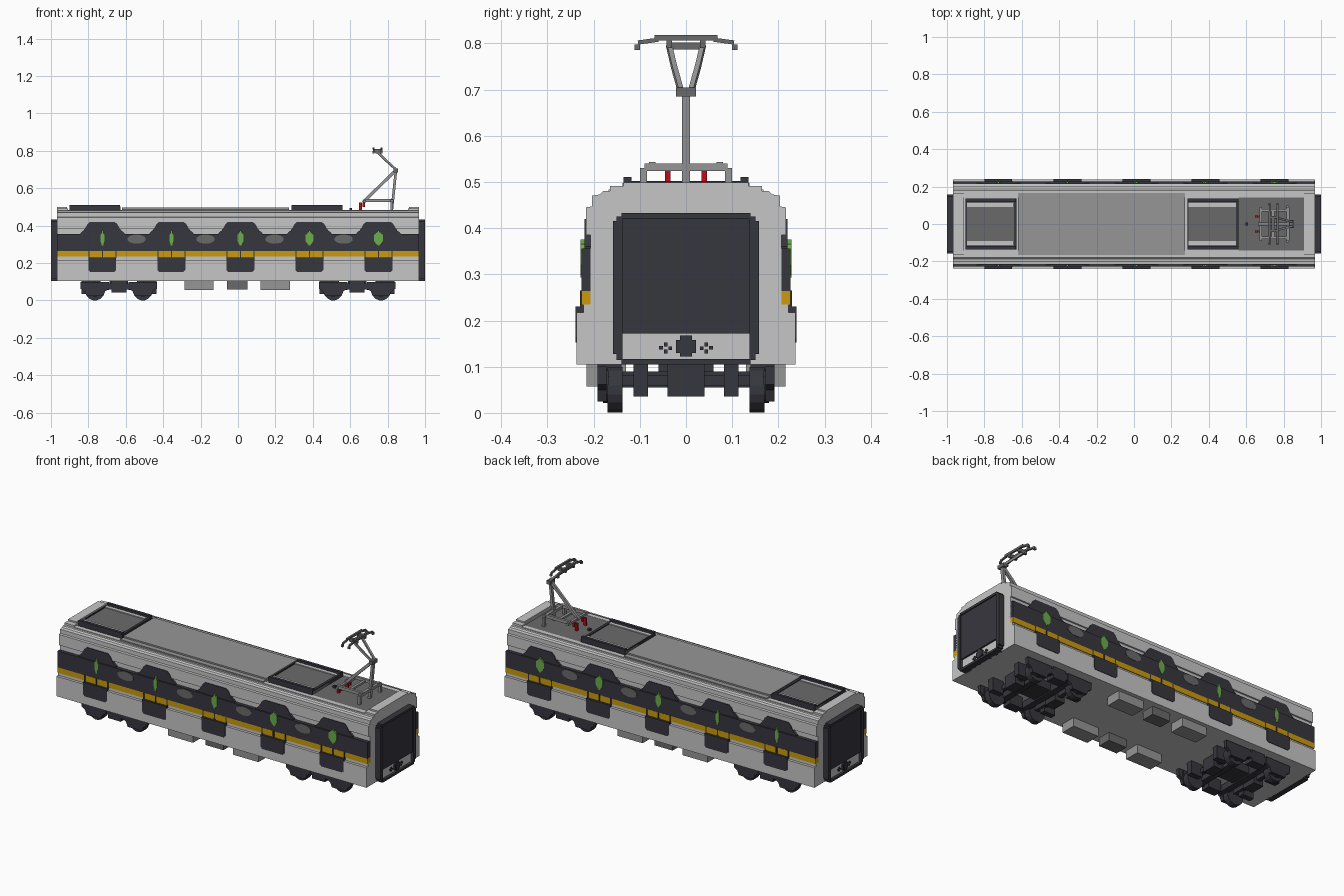
import bpy, bmesh, math
from mathutils import Vector, Matrix

if "Cube" in bpy.data.objects:
    bpy.data.objects.remove(bpy.data.objects["Cube"])


def lin(c):
    c /= 255
    return c / 12.92 if c <= 0.04045 else ((c + 0.055) / 1.055) ** 2.4


def material(name, *rgb):
    m = bpy.data.materials.new(name)
    col = tuple(lin(c) for c in rgb) + (1,)
    m.use_nodes = True
    m.diffuse_color = col
    m.node_tree.nodes["Principled BSDF"].inputs["Base Color"].default_value = col
    return m


LIGHT = material("light grey", 198, 198, 198)
MID = material("mid grey", 150, 150, 150)
DARK = material("dark grey", 106, 106, 106)
BLACK = material("charcoal", 54, 54, 62)
YELLOW = material("yellow", 202, 154, 14)
GREEN = material("green", 108, 172, 76)
RED = material("red", 188, 12, 22)


class Part:
    """Collects simple solids into one coloured object."""

    def __init__(self, name, mat, mx=False, my=False):
        self.name, self.mat, self.mirror = name, mat, (mx, my, False)
        self.bm = bmesh.new()

    def box(self, x0, x1, y0, y1, z0, z1):
        m = Matrix.Translation(((x0 + x1) / 2, (y0 + y1) / 2, (z0 + z1) / 2))
        m = m @ Matrix.Diagonal((x1 - x0, y1 - y0, z1 - z0, 1))
        bmesh.ops.create_cube(self.bm, size=1, matrix=m)
        return self

    def bar(self, a, b, w, h=None):
        a, b = Vector(a), Vector(b)
        d = b - a
        m = Matrix.Translation((a + b) / 2) @ d.to_track_quat('Z', 'X').to_matrix().to_4x4()
        m = m @ Matrix.Diagonal((w, h or w, d.length, 1))
        bmesh.ops.create_cube(self.bm, size=1, matrix=m)
        return self

    def prism(self, pts, lo, hi, axis="y"):
        """Extrude an outline (x,z along y, or y,z along x)."""
        def co(p, t):
            return (p[0], t, p[1]) if axis == "y" else (t, p[0], p[1])
        f = self.bm.faces.new([self.bm.verts.new(co(p, lo)) for p in pts])
        r = bmesh.ops.extrude_face_region(self.bm, geom=[f])
        off = Vector((0, hi - lo, 0)) if axis == "y" else Vector((hi - lo, 0, 0))
        bmesh.ops.translate(self.bm, vec=off,
                            verts=[v for v in r["geom"] if isinstance(v, bmesh.types.BMVert)])
        return self

    def disc(self, x, z, rx, rz, lo, hi, n=16):
        pts = [(x + rx * math.cos(2 * math.pi * (i + .5) / n),
                z + rz * math.sin(2 * math.pi * (i + .5) / n)) for i in range(n)]
        return self.prism(pts, lo, hi)

    def done(self):
        bmesh.ops.recalc_face_normals(self.bm, faces=self.bm.faces)
        me = bpy.data.meshes.new(self.name)
        self.bm.to_mesh(me)
        self.bm.free()
        me.materials.append(self.mat)
        ob = bpy.data.objects.new(self.name, me)
        bpy.context.collection.objects.link(ob)
        if any(self.mirror):
            mod = ob.modifiers.new("Mirror", "MIRROR")
            mod.use_axis = self.mirror
            mod.use_clip = False
            mod.use_mirror_merge = False
        return ob


L = 0.967
DOORS = [-0.725 + 0.369 * i for i in range(5)]
WINDOWS = [x + 0.183 for x in DOORS[:4]]

# Car body: stepped cross-section along the length
half = [(.237, .105), (.237, .217), (.222, .217), (.222, .235), (.207, .235), (.207, .385),
        (.216, .385), (.216, .445), (.204, .447), (.204, .47), (.187, .473), (.18, .48)]
Part("body_shell", LIGHT).prism(half + [(-y, z) for y, z in reversed(half)], -L, L, "x").done()

# Roof: raised end caps, side rails, long centre panel, pantograph deck
caps = Part("roof_end_caps", LIGHT, mx=True)
caps.box(.908, L, -.165, .165, .475, .491).box(.915, L, -.135, .135, .48, .499).done()
Part("roof_side_rails", LIGHT, my=True).box(-.908, .908, .142, .168, .475, .484).done()
Part("roof_centre_panel", MID).box(-.62, .272, -.165, .165, .475, .49) \
    .box(-.62, .272, -.137, .137, .48, .498).done()
Part("pantograph_deck", DARK).box(.56, .908, -.142, .142, .475, .483).done()

# Rooftop cooling units
for i, (a, b) in enumerate([(-.9, -.632), (.285, .56)]):
    Part(f"cooling_unit_{i}", DARK).box(a, b, -.13, .13, .475, .497).done()
    rim = Part(f"cooling_unit_rim_{i}", BLACK, my=True)
    rim.box(a, b, .118, .135, .475, .511)
    for x in ((a, b - .015) if i else (a, b - .01)):
        rim.box(x, x + (.015 if x > a else .006), 0, .135, .475, .502)
    rim.done()
    Part(f"cooling_unit_strip_{i}", LIGHT, my=True).box(a + .006, b - .015, .092, .112, .49, .502).done()

# Window band with arched bumps above each door
Part("window_band", BLACK, my=True).box(-L, L, .2, .2265, .264, .356).done()
bumps = Part("door_header", BLACK, my=True)
for x in DOORS:
    prof = [(.118, .35), (.118, .36), (.1, .375), (.09, .39), (.08, .408), (.066, .42)]
    bumps.prism([(x + u, z) for u, z in prof] + [(x - u, z) for u, z in reversed(prof)], .2, .2195)
bumps.done()

# Yellow stripe, lower door panels and door seams
stripe = Part("yellow_stripe", YELLOW, my=True).box(-L, L, .2, .2265, .234, .265)
lower = Part("door_lower_panel", BLACK, my=True)
seams = Part("door_seam", BLACK, my=True)
for x in DOORS:
    stripe.box(x - .068, x - .006, .2, .2275, .228, .265)
    stripe.box(x + .006, x + .068, .2, .2275, .228, .265)
    lower.prism([(x - .074, .23), (x - .074, .162), (x - .064, .152), (x + .064, .152),
                 (x + .074, .162), (x + .074, .23)], .2, .2395)
    for u in (-.072, 0, .072):
        seams.box(x + u - .003, x + u + .003, .22, .229, .228, .265)
stripe.done()
lower.done()
seams.done()

# Oval windows and green door emblems
ovals = Part("oval_window", DARK, my=True)
for x in WINDOWS:
    ovals.disc(x, .328, .05, .025, .22, .2285, 12)
ovals.done()
emblem = Part("door_emblem", GREEN, my=True)
for x, w in zip(DOORS, (.011, .011, .017, .022, .025)):
    emblem.prism([(x - w * .4, .3), (x + w * .4, .3), (x + w, .32), (x + w, .35),
                  (x + w * .4, .366), (x - w * .4, .366), (x - w, .35), (x - w, .32)], .216, .2285)
    emblem.box(x - .005, x + .005, .215, .2285, .293, .375)
emblem.done()

# End gangways: frame, recessed door panel, lower light panel and coupler
frame = Part("gangway_frame", BLACK, mx=True, my=True)
frame.box(.96, 1, .137, .15, .115, .425).box(.96, 1, .145, .158, .128, .415)
frame.box(.96, 1, 0, .14, .42, .433).box(.96, 1, 0, .14, .105, .117)
frame.box(.96, .994, 0, .137, .172, .42)
frame.done()
Part("gangway_lower_panel", LIGHT, mx=True).box(.96, .985, -.137, .137, .117, .172).done()
coupler = Part("coupler", BLACK, mx=True, my=True).box(.97, .997, 0, .013, .122, .168)
coupler.box(.97, .995, 0, .022, .13, .158)
for y, z in ((.03, .14), (.04, .148), (.04, .133), (.05, .141)):
    coupler.box(.98, .989, y, y + .008, z - .004, z + .004)
coupler.done()

# Bogies
for name, cx in (("rear_bogie", -.637), ("front_bogie", .637)):
    wheels = Part(name + "_wheels", BLACK, my=True)
    fr = Part(name + "_frame", BLACK, my=True)
    for s in (-1, 1):
        x = cx + s * .128
        wheels.disc(x, .05, .05, .05, .137, .17)
        wheels.disc(x, .05, .03, .03, .165, .18, 12)
        wheels.box(x - .012, x + .012, 0, .15, .058, .082)
        fr.prism([(x - .076, .1), (x - .076, .062), (x - .055, .05), (x - .045, .025), (x + .045, .025),
                  (x + .055, .05), (x + .076, .062), (x + .076, .1)], .172, .192)
        fr.box(x - .03, x + .03, 0, .04, .036, .105)
        fr.box(cx + s * .165 - .035, cx + s * .165 + .035, .082, .114, .036, .105)
        fr.box(cx + s * .07 - .018, cx + s * .07 + .018, 0, .18, .055, .09)
    fr.box(cx - .18, cx + .18, .168, .19, .06, .092)
    fr.box(cx - .04, cx + .04, .14, .192, .042, .105)
    fr.box(cx - .05, cx + .05, 0, .06, .06, .108)
    fr.done()
    wheels.done()

# Underfloor equipment boxes
Part("equipment_box", MID, my=True).box(-.286, -.13, .13, .215, .057, .108) \
    .box(.12, .278, .13, .215, .057, .108).done()
Part("equipment_box_middle", DARK, my=True).box(-.06, .052, .13, .205, .06, .108).done()

# Pantograph base, red insulators and legs
base = Part("pantograph_base", MID, my=True)
base.box(.67, .83, .066, .08, .526, .543).box(.67, .684, 0, .09, .524, .536)
base.box(.816, .832, 0, .09, .524, .54).box(.816, .83, .084, .1, .48, .53)
base.box(.735, .75, 0, .08, .526, .536)
base.done()
Part("insulator", RED, my=True).box(.648, .662, .034, .045, .48, .525) \
    .box(.665, .678, .034, .045, .5, .525).done()
Part("roof_fitting", BLACK).box(.595, .61, -.008, .008, .48, .494).done()

# Pantograph arms and knuckle
arms = Part("pantograph_arms", MID)
arms.bar((.668, 0, .525), (.843, 0, .695), .016, .014)
arms.bar((.822, 0, .48), (.845, 0, .7), .014, .018)
for s in (-1, 1):
    arms.bar((.845, s * .012, .7), (.79, s * .026, .75), .011)
    arms.bar((.79, s * .026, .75), (.742, s * .037, .797), .011)
arms.done()
Part("pantograph_knuckle", DARK).box(.832, .856, -.022, .022, .685, .705).done()

# Contact head with drooping horns
head = Part("pantograph_head", DARK, my=True)
for x in (.72, .762):
    head.box(x, x + .011, 0, .068, .806, .818)
    head.bar((x + .005, .06, .808), (x + .005, .104, .802), .009)
    head.box(x, x + .011, .1, .112, .786, .798)
head.box(.722, .772, .03, .042, .79, .81).box(.735, .752, 0, .042, .787, .802)
head.done()
